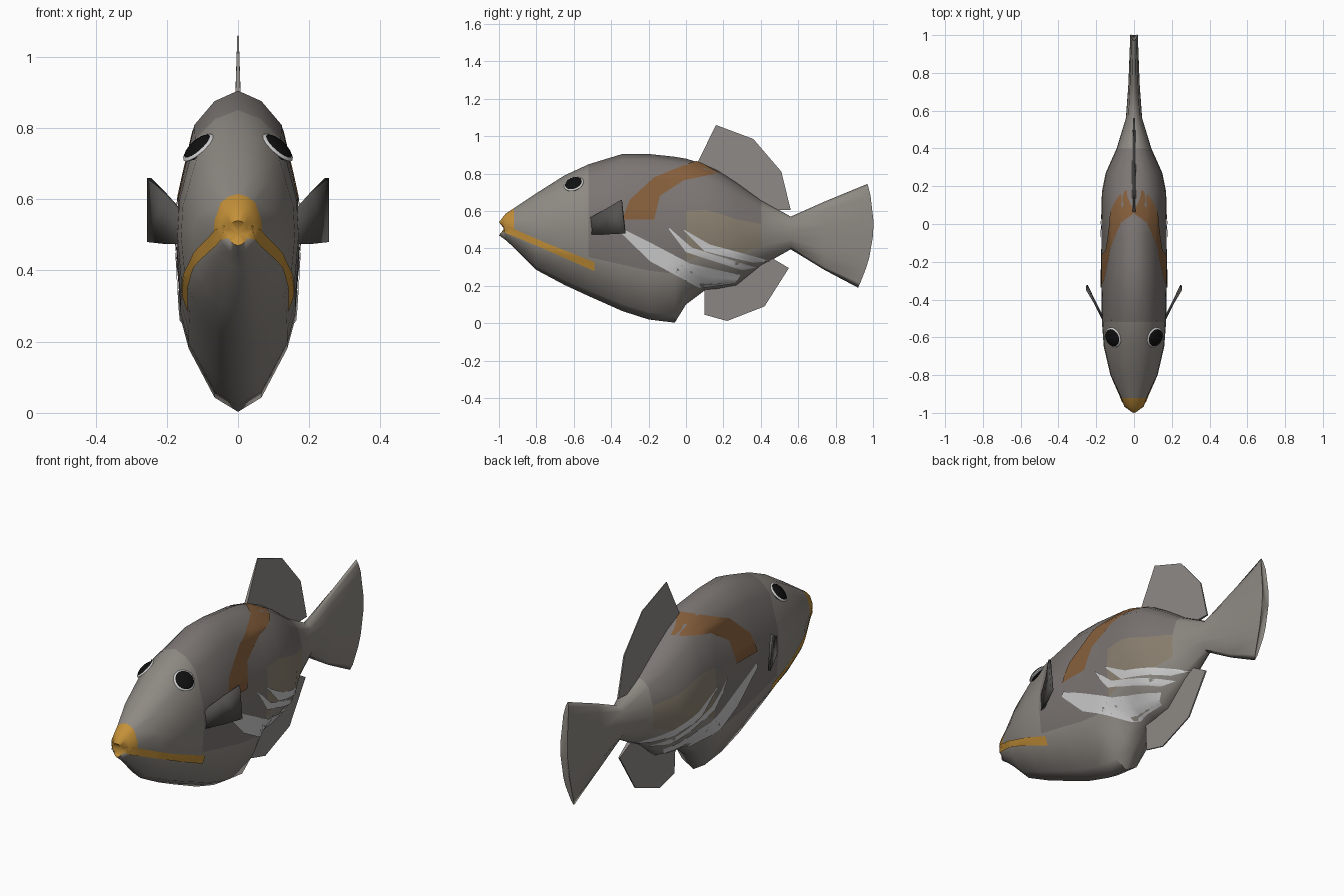
import bpy, bmesh
from mathutils import Vector, Matrix
from mathutils.bvhtree import BVHTree

if "Cube" in bpy.data.objects:
    bpy.data.objects.remove(bpy.data.objects["Cube"])


def material(name, rgb):
    m = bpy.data.materials.new(name)
    m.diffuse_color = (*rgb, 1)
    m.use_nodes = True
    m.node_tree.nodes["Principled BSDF"].inputs["Base Color"].default_value = m.diffuse_color
    return m


BACK = material("back_grey", (0.20, 0.18, 0.17))
BELLY = material("belly_grey", (0.27, 0.25, 0.225))
FLANK = material("flank_tan", (0.26, 0.22, 0.165))
FIN = material("fin_grey", (0.27, 0.25, 0.235))
DARK = material("dark_fin", (0.09, 0.085, 0.08))
ORANGE = material("orange", (0.55, 0.28, 0.04))
BROWN = material("brown", (0.24, 0.115, 0.045))
WHITE = material("white", (0.55, 0.55, 0.55))
BLACK = material("black", (0.005, 0.005, 0.005))


def finish(name, bm, mats, mirror=True, angle=0.9):
    me = bpy.data.meshes.new(name)
    bm.to_mesh(me)
    bm.free()
    ob = bpy.data.objects.new(name, me)
    bpy.context.collection.objects.link(ob)
    for m in mats:
        me.materials.append(m)
    bpy.ops.object.select_all(action='DESELECT')
    ob.select_set(True)
    bpy.context.view_layer.objects.active = ob
    bpy.ops.object.shade_smooth_by_angle(angle=angle)
    if mirror:
        ob.modifiers.new("mirror", 'MIRROR').merge_threshold = 0.0005
    return ob


# Body and tail: half loft along y; rows are (y, top, bottom, half width, bow, skew)
SECTION = [(0, 1), (.38, .93), (.71, .77), (.97, .28), (1, 0),
           (.93, -.41), (.8, -.6), (.38, -.91), (0, -1)]
STATIONS = [(-1, .54, .47, .028, .025, 0), (-.965, .585, .445, .052, 0, 0),
            (-.92, .615, .405, .068, 0, 0), (-.8, .695, .285, .125, 0, 0),
            (-.65, .79, .205, .16, 0, 0), (-.52, .85, .145, .17, 0, 0),
            (-.34, .905, .065, .173, 0, 0), (-.2, .905, .02, .173, 0, 0),
            (-.06, .89, .003, .173, 0, 0), (0, .88, .1, .173, 0, 0),
            (.1, .85, .175, .172, 0, 0), (.17, .82, .18, .17, 0, 0),
            (.27, .755, .2, .15, 0, 0), (.4, .66, .305, .092, 0, 0),
            (.56, .57, .395, .043, 0, 0), (.74, .65, .285, .03, 0, 0),
            (.945, .745, .19, .02, .055, .025)]

bm = bmesh.new()
rings = []
for y, top, bot, w, bow, skew in STATIONS:
    mid, half = (top + bot) / 2, (top - bot) / 2
    rings.append([bm.verts.new((s * w, y + bow * (1 - t * t) + skew * t, mid + half * t))
                  for s, t in SECTION])
for k, (a, b) in enumerate(zip(rings, rings[1:])):
    for i in range(8):
        f = bm.faces.new((a[i], a[i + 1], b[i + 1], b[i]))
        if k < 2 and i < 5:
            f.material_index = 3
        elif k >= 13 or k < 5 or i >= 5:
            f.material_index = 1
        elif 9 <= k < 13 and i >= 3:
            f.material_index = 2
nose = bm.verts.new((0, -.972, .505))
tail = bm.verts.new((0, 1, .47))
for i in range(8):
    f = bm.faces.new((nose, rings[0][i + 1], rings[0][i]))
    f.material_index = 3
    f = bm.faces.new((tail, rings[-1][i], rings[-1][i + 1]))
    f.material_index = 1
bmesh.ops.triangulate(bm, faces=bm.faces[:])
bm.normal_update()
surface = BVHTree.FromBMesh(bm)
finish("body", bm, [BACK, BELLY, FLANK, ORANGE])


def on_body(y, z):
    p, n, _, _ = surface.ray_cast(Vector((1, y, z)), Vector((-1, 0, 0)))
    if p is None:
        p, n, _, _ = surface.find_nearest(Vector((0, y, z)))
    return p, n


# Colour markings: strips between two edge lines, laid on the body
def marking(name, upper, lower, mat, n=6, m=4):
    bm = bmesh.new()

    def resample(pts):
        out = [Vector(pts[0])]
        for p, q in zip(pts, pts[1:]):
            out += [Vector(p).lerp(Vector(q), j / n) for j in range(1, n + 1)]
        return out
    cols = []
    for u, l in zip(resample(upper), resample(lower)):
        col = []
        for j in range(m + 1):
            p, nor = on_body(*u.lerp(l, j / m))
            v = p + nor * .004
            v.x = max(v.x, 0)
            col.append(bm.verts.new(v))
        cols.append(col)
    for a, b in zip(cols, cols[1:]):
        for j in range(m):
            bm.faces.new((a[j], a[j + 1], b[j + 1], b[j]))
    finish(name, bm, [mat])


marking("cheek_stripe", [(-.975, .53), (-.75, .43), (-.49, .328)],
        [(-.965, .485), (-.75, .395), (-.49, .28)], ORANGE)
marking("shoulder_band", [(-.34, .555), (-.3, .66), (-.17, .78), (.055, .868)],
        [(-.17, .555), (-.14, .68), (-.01, .765), (.18, .80)], BROWN)
marking("side_stripe_wide", [(-.33, .5), (-.17, .42), (.02, .32), (.29, .26)],
        [(-.34, .475), (-.19, .33), (.07, .19), (.26, .215)], WHITE)
marking("side_stripe_middle", [(-.09, .51), (.03, .405), (.37, .30)],
        [(-.09, .5), (0, .38), (.3, .285)], WHITE)
marking("side_stripe_upper", [(-.01, .5), (.13, .42), (.45, .335)],
        [(-.01, .495), (.1, .385), (.36, .325)], WHITE)


# Dorsal and anal fins: thin plates, points are (y, z, half thickness)
def fin(name, pts):
    bm = bmesh.new()
    r = [bm.verts.new((t, y, z)) for y, z, t in pts]
    l = [bm.verts.new((-t, y, z)) for y, z, t in pts]
    bm.faces.new(r)
    bm.faces.new(l[::-1])
    for i in range(len(pts)):
        j = (i + 1) % len(pts)
        bm.faces.new((r[i], l[i], l[j], r[j]))
    bmesh.ops.recalc_face_normals(bm, faces=bm.faces[:])
    finish(name, bm, [FIN], mirror=False)


fin("dorsal_fin", [(.06, .855, .008), (.16, 1.06, .002), (.36, .985, .002),
                   (.51, .81, .003), (.56, .605, .004), (.42, .605, .01), (.2, .76, .012)])
fin("anal_fin", [(.1, .2, .01), (.1, .045, .004), (.22, .012, .003),
                 (.42, .09, .003), (.55, .295, .004), (.44, .36, .012), (.25, .26, .014)])

# Pectoral fins
bm = bmesh.new()
cols = [[bm.verts.new((x, y, z)) for z in zs] for x, y, zs in
        ((.16, -.51, (.565, .475)), (.205, -.42, (.615, .475)), (.25, -.345, (.66, .48)))]
cols[2][1].co.y = -.325
for a, b in zip(cols, cols[1:]):
    bm.faces.new((a[0], a[1], b[1], b[0]))
ob = finish("pectoral_fins", bm, [DARK])
solid = ob.modifiers.new("thickness", 'SOLIDIFY')
solid.thickness = .012
solid.offset = 0

# Eyes: pale rim and black pupil, flattened against the head
p, nor = on_body(-.6, .745)
turn = nor.to_track_quat('Z', 'Y').to_matrix().to_4x4()
for name, r, d, mat in (("eye_rims", .055, .012, WHITE), ("eye_pupils", .05, .018, BLACK)):
    bm = bmesh.new()
    bmesh.ops.create_uvsphere(bm, u_segments=20, v_segments=10, radius=1,
                              matrix=Matrix.Translation(p) @ turn @ Matrix.Diagonal((r, r, d, 1)))
    finish(name, bm, [mat])
